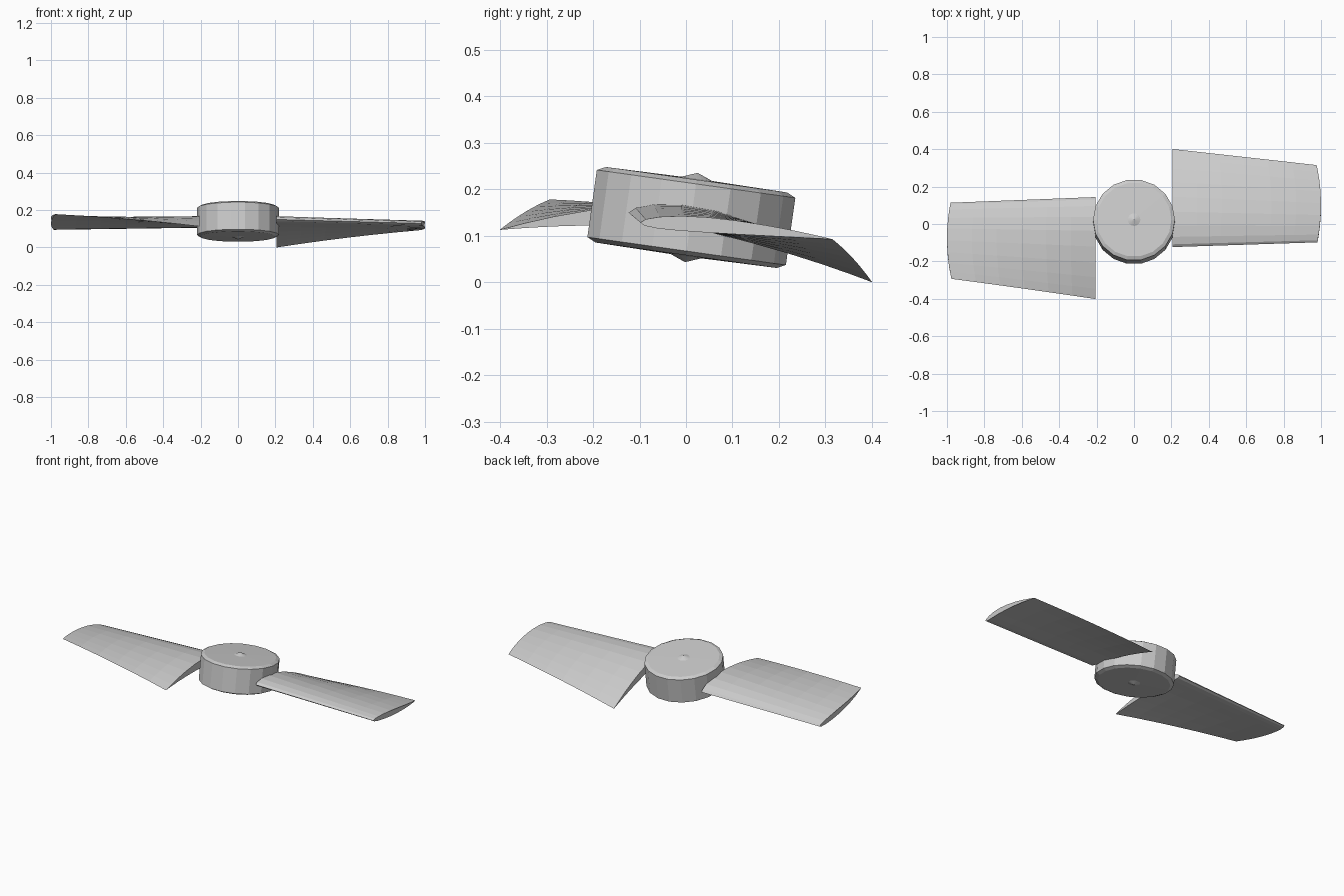
import bpy, bmesh, math
from mathutils import Matrix

if "Cube" in bpy.data.objects:
    bpy.data.objects.remove(bpy.data.objects["Cube"])

# Whole rotor leans 8 degrees about x around the hub centre
TILT = Matrix.Translation((0, 0.0115, 0.1395)) @ Matrix.Rotation(math.radians(-8), 4, 'X')


def make_object(name, rings, matrix, closed_ends):
    """Skin a list of closed rings of points into a flat shaded object."""
    bm = bmesh.new()
    loops = [[bm.verts.new(p) for p in ring] for ring in rings]
    for a, b in zip(loops, loops[1:]):
        n = len(a)
        for i in range(n):
            j = (i + 1) % n
            bm.faces.new((a[i], a[j], b[j], b[i]))
    if closed_ends:
        bm.faces.new(loops[0])
        bm.faces.new(loops[-1])
    bmesh.ops.remove_doubles(bm, verts=bm.verts, dist=1e-5)
    bmesh.ops.recalc_face_normals(bm, faces=bm.faces)
    mesh = bpy.data.meshes.new(name)
    bm.to_mesh(mesh)
    bm.free()
    obj = bpy.data.objects.new(name, mesh)
    obj.matrix_world = matrix
    bpy.context.collection.objects.link(obj)
    return obj


# Hub: short drum with chamfered rims and a small pointed cap on both faces
SIDES = 18
half = [(0.00001, 0.097), (0.034, 0.084), (0.2, 0.082), (0.219, 0.073)]
profile = half + [(r, -h) for r, h in reversed(half)]
hub_rings = [[(r * math.cos(2 * math.pi * i / SIDES),
               r * math.sin(2 * math.pi * i / SIDES), h) for i in range(SIDES)]
             for r, h in profile]
make_object("hub", hub_rings, TILT, True)


def mix(a, b, t):
    return a + (b - a) * t


def section(t, count=10):
    """Cambered wing section at span fraction t (0 root, 1 tip)."""
    le = (mix(-0.135, -0.107, t), mix(-0.0086, -0.026, t))
    te = (mix(0.405, 0.307, t), mix(-0.084, -0.004, t) + 0.024 * t * (1 - t))
    chord = te[0] - le[0]
    camber = mix(0.06, 0.018, t) * chord
    thick = mix(0.09, 0.08, t) * chord

    def point(u, side):
        half_t = 5 * thick * (0.2969 * math.sqrt(u) - 0.126 * u - 0.3516 * u**2
                              + 0.2843 * u**3 - 0.1036 * u**4)
        if u < 0.4:
            c = camber * (0.8 * u - u * u) / 0.16
        else:
            c = camber * (0.2 + 0.8 * u - u * u) / 0.36
        y = mix(le[0], te[0], u)
        # Tip follows the swept circle, root is cut straight
        x = mix(0.205, math.sqrt(1 - (y - 0.09) ** 2), t)
        return (x, y, mix(le[1], te[1], u) + c + side * half_t)

    us = [(1 - math.cos(math.pi * i / count)) / 2 for i in range(count + 1)]
    return [point(u, 1) for u in reversed(us)] + [point(u, -1) for u in us[1:-1]]


# Two twisted blades, half a turn apart about the hub axis
STATIONS = 7
blade_rings = [section(i / (STATIONS - 1)) for i in range(STATIONS)]
for name, turn in (("right_blade", 0), ("left_blade", math.pi)):
    make_object(name, blade_rings, TILT @ Matrix.Rotation(turn, 4, 'Z'), True)
